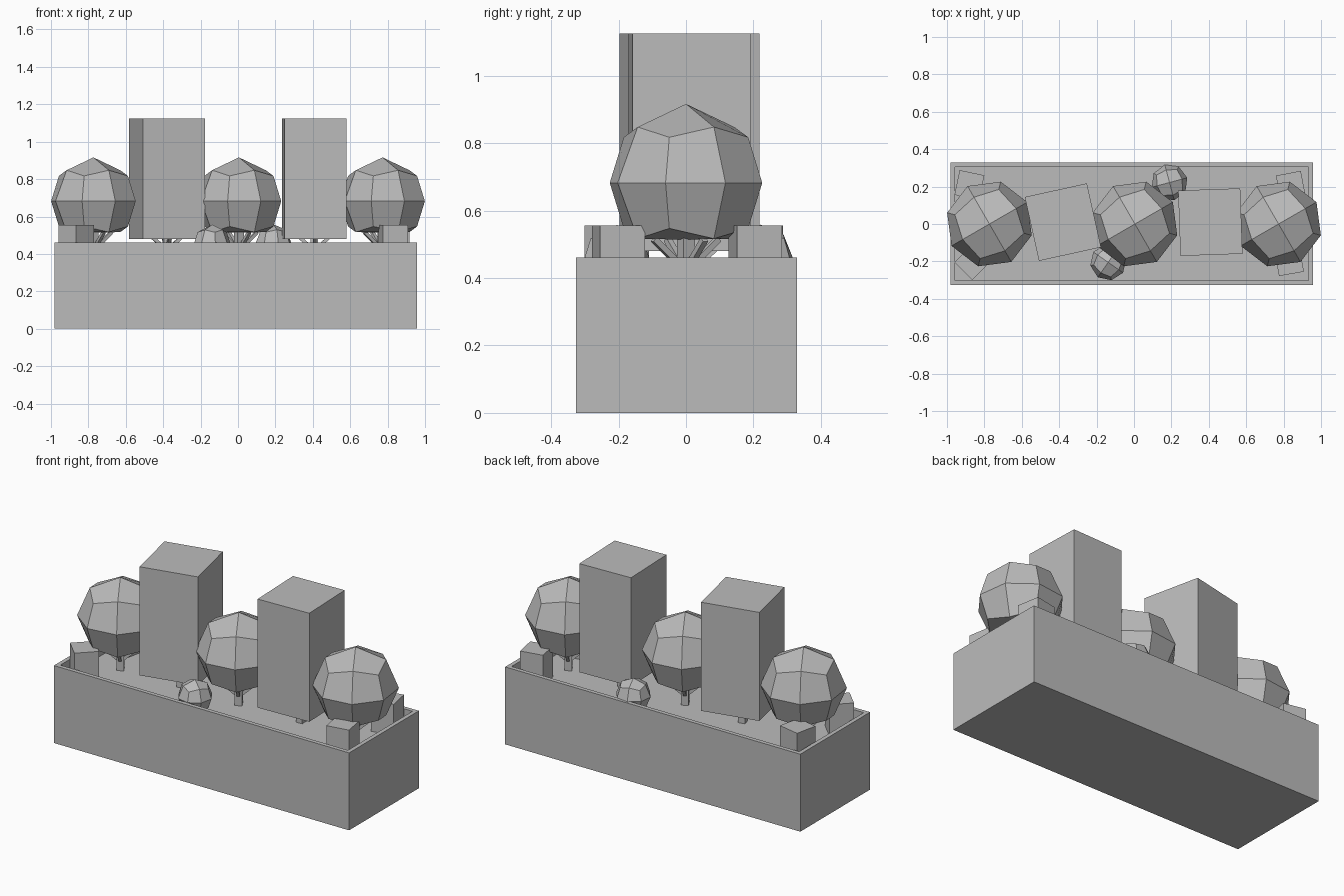
import bpy, bmesh
from math import radians, cos, sin
from mathutils import Matrix, Vector

cube = bpy.data.objects.get("Cube")
if cube:
    bpy.data.objects.remove(cube, do_unlink=True)

grey = bpy.data.materials.new("plain grey")
grey.use_nodes = True
grey.diffuse_color = (0.5, 0.5, 0.5, 1)
grey.node_tree.nodes["Principled BSDF"].inputs["Base Color"].default_value = (0.5, 0.5, 0.5, 1)

SOIL = 0.37


def finish(name, bm, location=(0, 0, 0), turn=0):
    bmesh.ops.recalc_face_normals(bm, faces=bm.faces)
    mesh = bpy.data.meshes.new(name)
    bm.to_mesh(mesh)
    bm.free()
    mesh.materials.append(grey)
    obj = bpy.data.objects.new(name, mesh)
    obj.location = location
    obj.rotation_euler.z = radians(turn)
    bpy.context.collection.objects.link(obj)
    return obj


def block(name, x, y, low, high, sx, sy, turn=0):
    bm = bmesh.new()
    bmesh.ops.create_cube(bm, size=1, matrix=Matrix.Diagonal((sx, sy, high - low, 1)))
    return finish(name, bm, (x, y, (low + high) / 2), turn)


def ball(name, x, y, z, radius, turn):
    # Rounded cube with two by two faces per side and a flattened underside
    bm = bmesh.new()
    bmesh.ops.create_cube(bm, size=2)
    bmesh.ops.subdivide_edges(bm, edges=bm.edges[:], cuts=1, use_grid_fill=True)
    for v in bm.verts:
        v.co = v.co.normalized() * radius
        v.co.z = max(v.co.z, -0.72 * radius)
    return finish(name, bm, (x, y, z), turn)


def trunk(name, x, y, top, turn):
    # Square stem with four slanting branches
    bm = bmesh.new()
    height = top - SOIL
    bmesh.ops.create_cube(bm, size=1, matrix=Matrix.Translation((0, 0, height / 2))
                          @ Matrix.Diagonal((0.04, 0.04, height, 1)))
    for k in range(4):
        a = radians(90 * k)
        start = Vector((0, 0, 0.05))
        end = Vector((0.11 * cos(a), 0.11 * sin(a), 0.145))
        if top < 0.51:
            end = start.lerp(end, 0.8)
        along = end - start
        place = Matrix.Translation((start + end) / 2) @ along.to_track_quat("Z", "Y").to_matrix().to_4x4()
        bmesh.ops.create_cube(bm, size=1, matrix=place @ Matrix.Diagonal((0.018, 0.018, along.length, 1)))
    return finish(name, bm, (x, y, SOIL), turn)


# Planter box with a recessed soil bed
bm = bmesh.new()
bmesh.ops.create_cube(bm, size=1, matrix=Matrix.Translation((0, 0, 0.23))
                      @ Matrix.Diagonal((1.94, 0.655, 0.46, 1)))
bm.normal_update()
top = [f for f in bm.faces if f.normal.z > 0.5]
bmesh.ops.inset_region(bm, faces=top, thickness=0.035)
bed = bmesh.ops.extrude_face_region(bm, geom=top)
bmesh.ops.delete(bm, geom=top, context="FACES_ONLY")
for v in bed["geom"]:
    if isinstance(v, bmesh.types.BMVert):
        v.co.z = SOIL
finish("planter", bm, (-0.012, 0.002, 0))

# Round trees
for side, x in (("right", -0.773), ("middle", 0.005), ("left", 0.773)):
    ball(side + "_round_tree_crown", x, 0, 0.682, 0.234, 30)
    trunk(side + "_round_tree_trunk", x, 0, 0.53, 30)

# Tall square-cut trees
for side, x, width, turn in (("right", -0.38, 0.34, 12.5), ("left", 0.408, 0.332, 2)):
    block(side + "_tall_tree_crown", x, 0.01, 0.48, 1.125, width, 0.35, turn)
    trunk(side + "_tall_tree_trunk", x, 0.01, 0.49, turn)

# Square corner bushes
for name, x, y, turn in (("front_right", -0.865, -0.205, 45), ("back_right", -0.88, 0.208, -12),
                         ("front_left", 0.83, -0.2, 10), ("back_left", 0.838, 0.205, 11)):
    block(name + "_square_bush", x, y, SOIL, 0.555, 0.135, 0.135, turn)

# Small round bushes
ball("front_round_bush", -0.138, -0.205, 0.46, 0.097, 55)
ball("back_round_bush", 0.19, 0.222, 0.46, 0.098, 15)
